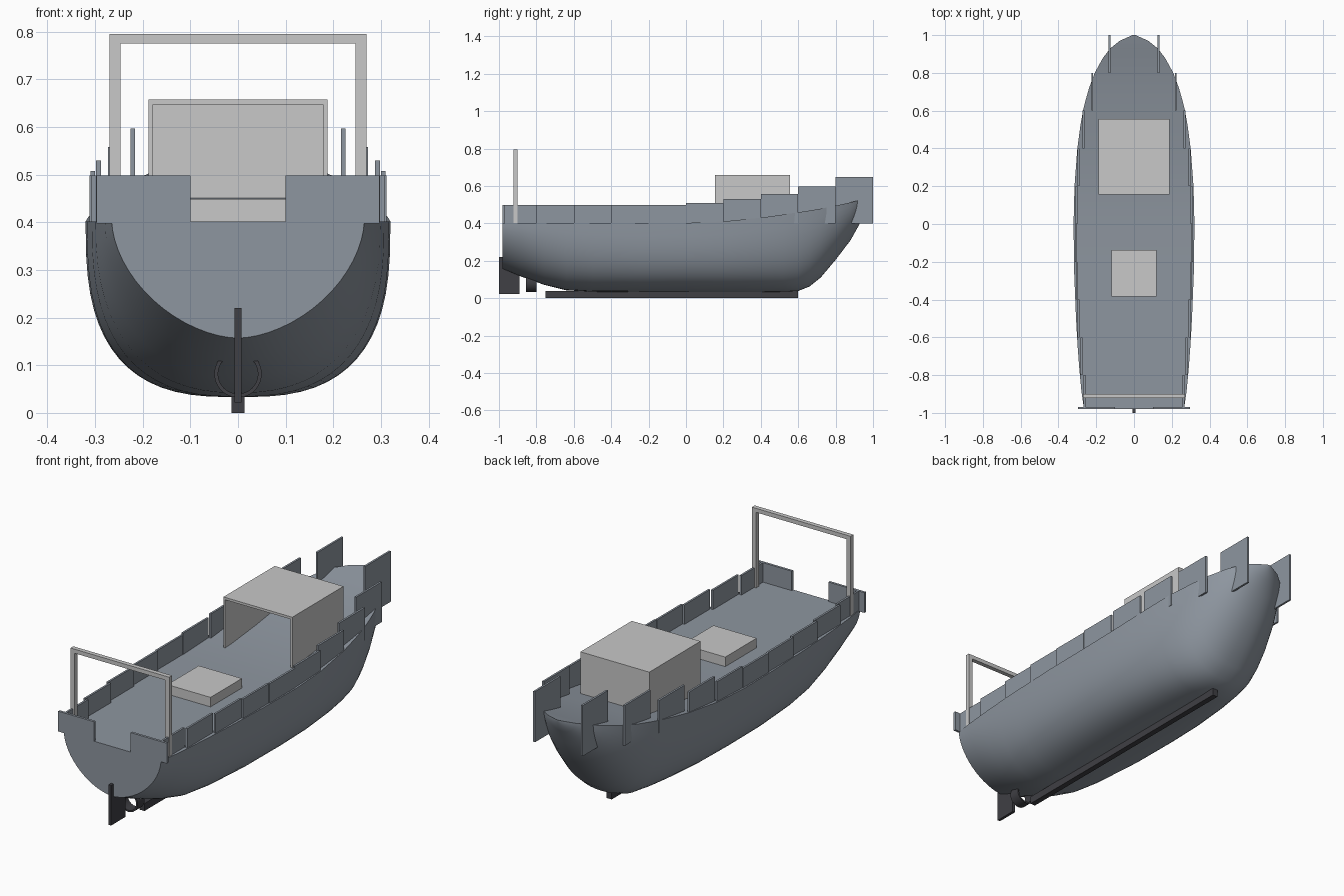
import bpy, bmesh, math

if "Cube" in bpy.data.objects:
    bpy.data.objects.remove(bpy.data.objects["Cube"], do_unlink=True)


def material(name, rgb):
    m = bpy.data.materials.new(name)
    m.use_nodes = True
    m.diffuse_color = (*rgb, 1)
    m.node_tree.nodes["Principled BSDF"].inputs["Base Color"].default_value = (*rgb, 1)
    return m


SLATE = material("slate_grey", (0.27, 0.305, 0.35))
LIGHT = material("light_grey", (0.58, 0.58, 0.58))
DARK = material("dark_grey", (0.05, 0.05, 0.058))


def finish(name, bm, mat):
    bmesh.ops.recalc_face_normals(bm, faces=bm.faces)
    mesh = bpy.data.meshes.new(name)
    bm.to_mesh(mesh)
    bm.free()
    obj = bpy.data.objects.new(name, mesh)
    bpy.context.collection.objects.link(obj)
    mesh.materials.append(mat)
    return obj


def box(name, xs, ys, zs, mat):
    bm = bmesh.new()
    bmesh.ops.create_cube(bm, size=1)
    for v in bm.verts:
        for i, (lo, hi) in enumerate((xs, ys, zs)):
            v.co[i] = lo if v.co[i] < 0 else hi
    return finish(name, bm, mat)


def mirrored(name, xs, ys, zs, mat):
    box("left_" + name, xs, ys, zs, mat)
    box("right_" + name, (-xs[1], -xs[0]), ys, zs, mat)


def smooth(obj):
    bpy.ops.object.select_all(action="DESELECT")
    obj.select_set(True)
    bpy.context.view_layer.objects.active = obj
    bpy.ops.object.shade_smooth_by_angle(angle=math.radians(40))


# Hull stations: y, half width, keel height, sheer height, fullness
STATIONS = [
    (-0.98, 0.265, 0.157, 0.402, 1.75),
    (-0.88, 0.279, 0.115, 0.402, 1.95),
    (-0.76, 0.290, 0.072, 0.402, 2.2),
    (-0.64, 0.299, 0.042, 0.402, 2.4),
    (-0.50, 0.307, 0.034, 0.402, 2.6),
    (-0.25, 0.317, 0.033, 0.402, 2.8),
    (0.00, 0.320, 0.033, 0.402, 2.8),
    (0.20, 0.315, 0.033, 0.410, 2.8),
    (0.40, 0.300, 0.033, 0.430, 2.7),
    (0.52, 0.284, 0.034, 0.447, 2.6),
    (0.60, 0.270, 0.038, 0.459, 2.5),
    (0.66, 0.255, 0.062, 0.468, 2.4),
    (0.72, 0.238, 0.110, 0.478, 2.3),
    (0.80, 0.208, 0.205, 0.494, 2.2),
    (0.88, 0.164, 0.310, 0.512, 2.1),
    (0.93, 0.125, 0.400, 0.525, 2.0),
    (0.97, 0.075, 0.475, 0.534, 2.0),
    (1.00, 0.008, 0.532, 0.541, 2.0),
]
SIDES = 32
bm = bmesh.new()
rings = []
for y, half, keel, sheer, n in STATIONS:
    ring = []
    for i in range(SIDES + 1):
        a = math.pi * i / SIDES
        c, s = math.cos(a), max(math.sin(a), 0)
        x = math.copysign(abs(c) ** (2 / n), c) * half
        ring.append(bm.verts.new((x, y, sheer - (sheer - keel) * s ** (2 / n))))
    rings.append(ring)
for a, b in zip(rings, rings[1:]):
    for i in range(SIDES):
        bm.faces.new((a[i], a[i + 1], b[i + 1], b[i]))
    bm.faces.new((a[-1], a[0], b[0], b[-1]))
bm.faces.new(rings[0])
bm.faces.new(rings[-1])
smooth(finish("hull_and_deck", bm, SLATE))

# Stepped bulwark panels, stern to bow: centre x and top height
PANELS = [(0.262, 0.498), (0.278, 0.498), (0.293, 0.498), (0.303, 0.498), (0.307, 0.498),
          (0.305, 0.508), (0.293, 0.53), (0.268, 0.558), (0.221, 0.597), (0.13, 0.648)]
for i, (x, top) in enumerate(PANELS):
    y = -1 + 0.2 * i
    mirrored(f"bulwark_{i + 1}", (x - 0.005, x + 0.005),
             (max(y, -0.98), y + 0.2), (0.398, top), SLATE)
mirrored("stern_bulwark", (0.1, 0.297), (-0.98, -0.968), (0.398, 0.498), SLATE)

# Cabin shell, open towards the stern
mirrored("cabin_side", (0.179, 0.188), (0.155, 0.555), (0.4, 0.646), LIGHT)
box("cabin_roof", (-0.188, 0.188), (0.155, 0.555), (0.646, 0.658), LIGHT)
box("cabin_front_wall", (-0.179, 0.179), (0.545, 0.555), (0.4, 0.646), LIGHT)

# Deck hatch and stern gantry
box("deck_hatch", (-0.118, 0.118), (-0.383, -0.138), (0.395, 0.449), LIGHT)
mirrored("gantry_post", (0.247, 0.27), (-0.922, -0.9), (0.395, 0.775), LIGHT)
box("gantry_beam", (-0.27, 0.27), (-0.922, -0.9), (0.775, 0.795), LIGHT)

# Keel and rudder
box("keel", (-0.014, 0.014), (-0.75, 0.6), (0, 0.037), DARK)
box("rudder", (-0.007, 0.007), (-1, -0.89), (0.022, 0.22), DARK)

# Propeller nozzle: rectangular section spun around the shaft
bm = bmesh.new()
section = [(0.05, -0.855), (0.05, -0.8), (0.042, -0.8), (0.042, -0.855)]
loops = []
for k in range(24):
    a = math.tau * k / 24
    loops.append([bm.verts.new((r * math.cos(a), y, 0.082 + r * math.sin(a))) for r, y in section])
for k in range(24):
    a, b = loops[k], loops[(k + 1) % 24]
    for j in range(4):
        bm.faces.new((a[j], a[(j + 1) % 4], b[(j + 1) % 4], b[j]))
smooth(finish("propeller_nozzle", bm, DARK))
